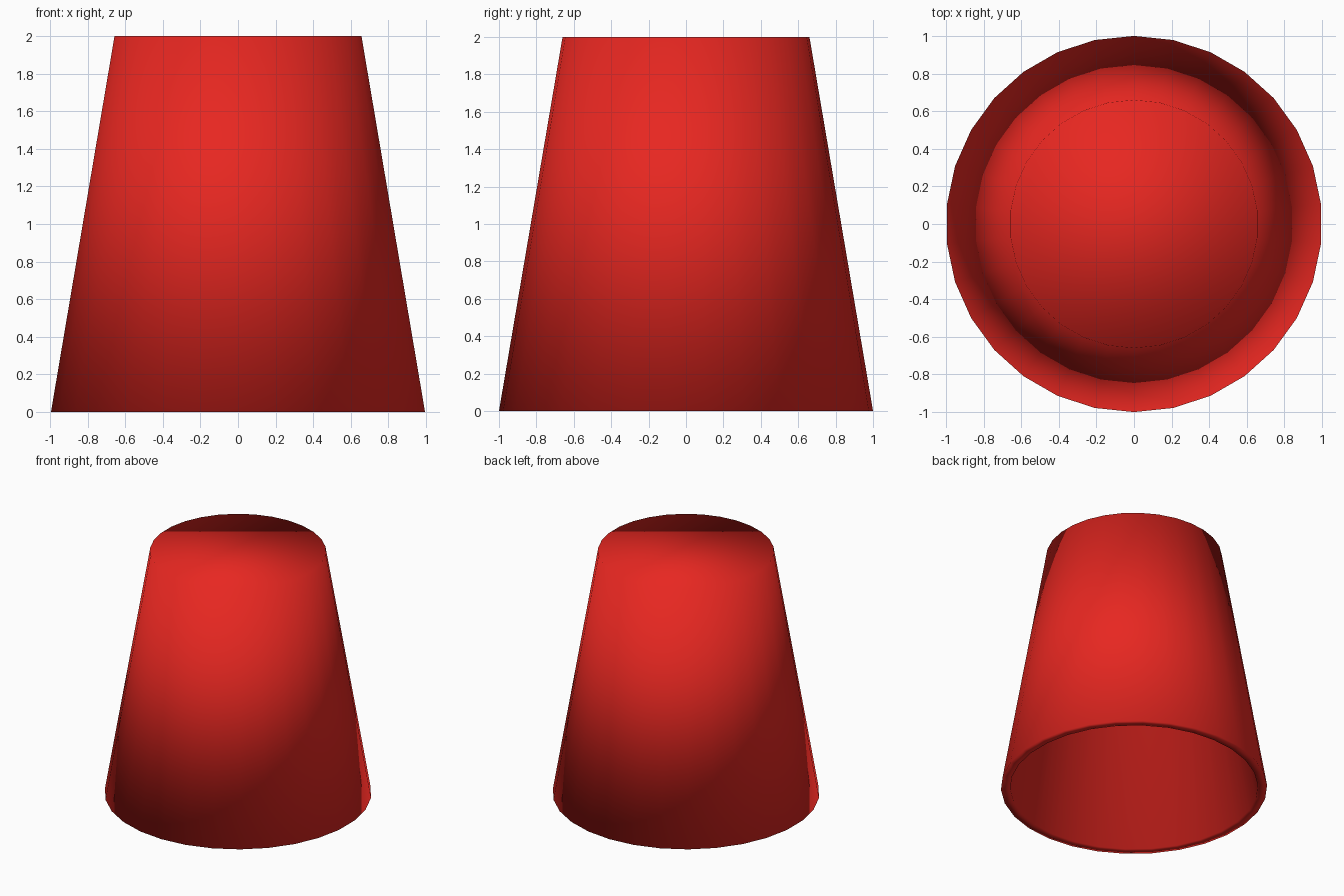
import bpy, bmesh, math

if "Cube" in bpy.data.objects:
    bpy.data.objects.remove(bpy.data.objects["Cube"])

SIDES = 30
# (radius, height): outer top, outer rim, inner rim, inner top
PROFILE = [(0.66, 2.0), (1.0, 0.0), (0.93, 0.0), (0.60, 1.93)]


def ring(bm, radius, z):
    step = math.tau / SIDES
    return [bm.verts.new((radius * math.sin(i * step), radius * math.cos(i * step), z))
            for i in range(SIDES)]


# Upside-down cup: hollow tapered wall, closed top, open bottom
bm = bmesh.new()
rings = [ring(bm, r, z) for r, z in PROFILE]
for a, b in zip(rings, rings[1:]):
    for i in range(SIDES):
        j = (i + 1) % SIDES
        bm.faces.new((a[i], a[j], b[j], b[i]))
bm.faces.new(rings[0])
bm.faces.new(rings[-1])
bmesh.ops.recalc_face_normals(bm, faces=bm.faces)
for f in bm.faces:
    f.smooth = True

mesh = bpy.data.meshes.new("cup")
bm.to_mesh(mesh)
bm.free()
cup = bpy.data.objects.new("cup", mesh)
bpy.context.collection.objects.link(cup)

# Red plastic
red = bpy.data.materials.new("red")
red.diffuse_color = (0.8, 0.02, 0.015, 1)
red.use_nodes = True
red.node_tree.nodes["Principled BSDF"].inputs["Base Color"].default_value = red.diffuse_color
mesh.materials.append(red)
